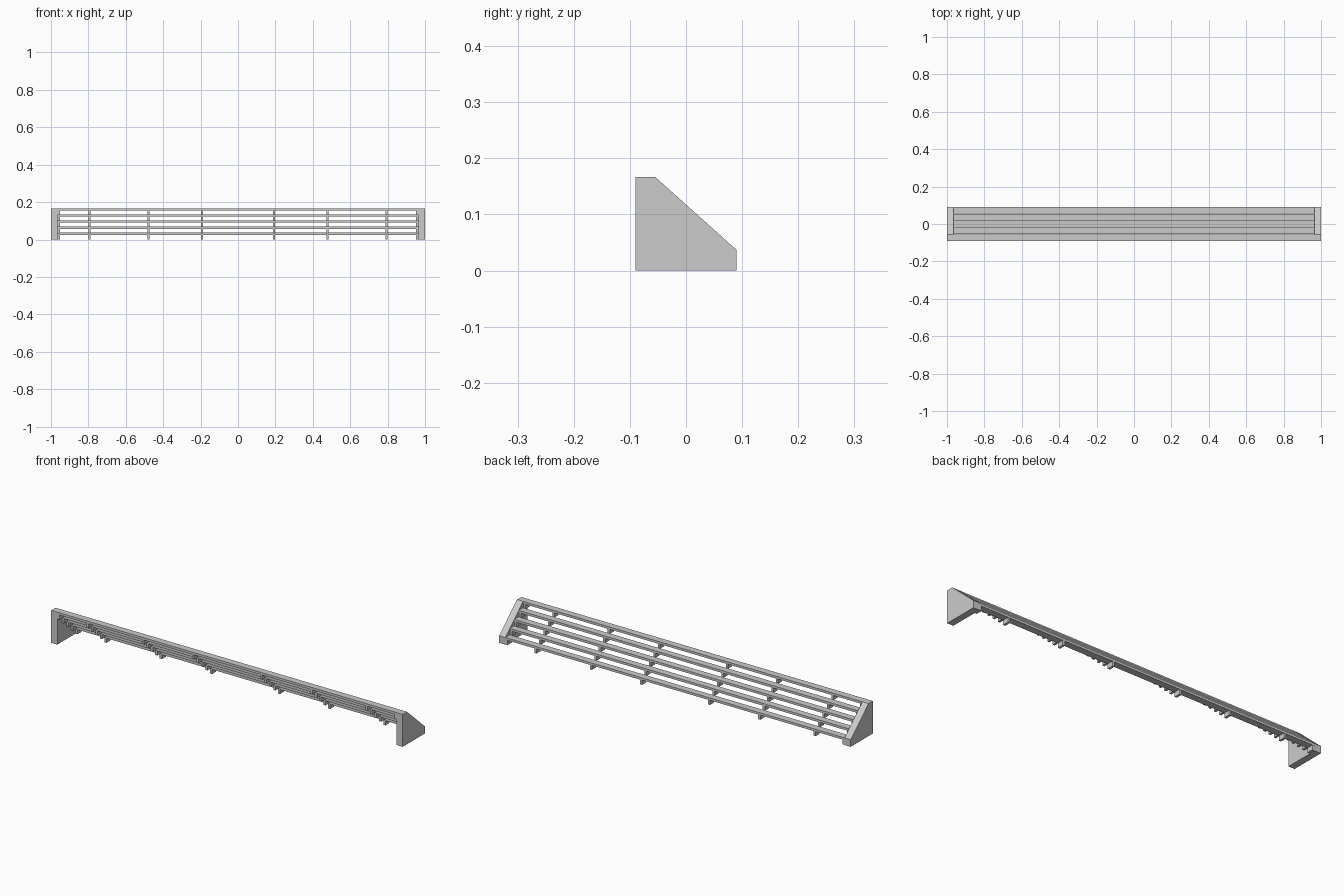
import bpy
import bmesh

if "Cube" in bpy.data.objects:
    bpy.data.objects.remove(bpy.data.objects["Cube"])


def box(name, x, y, z):
    """Axis-aligned box from (min, max) pairs."""
    bm = bmesh.new()
    bmesh.ops.create_cube(bm, size=1)
    for v in bm.verts:
        for i, (lo, hi) in enumerate((x, y, z)):
            v.co[i] = lo if v.co[i] < 0 else hi
    return add(name, bm)


def add(name, bm):
    mesh = bpy.data.meshes.new(name)
    bm.to_mesh(mesh)
    bm.free()
    obj = bpy.data.objects.new(name, mesh)
    bpy.context.collection.objects.link(obj)
    return obj


# Sloped end panels: side profile extruded along x
PROFILE = [(-0.09, 0), (0.09, 0), (0.09, 0.037), (-0.055, 0.167), (-0.09, 0.167)]
INNER = 0.965
for side, x0 in (("left", -1.0), ("right", INNER)):
    bm = bmesh.new()
    face = bm.faces.new([bm.verts.new((x0, y, z)) for y, z in PROFILE])
    ext = bmesh.ops.extrude_face_region(bm, geom=[face])
    moved = [g for g in ext["geom"] if isinstance(g, bmesh.types.BMVert)]
    bmesh.ops.translate(bm, verts=moved, vec=(1 - INNER, 0, 0))
    bmesh.ops.recalc_face_normals(bm, faces=bm.faces)
    add(f"end_panel_{side}", bm)

# Stepped slats, each with a row of small battens beneath
STATIONS = [s * x for x in (0.193, 0.479, 0.794, 0.958) for s in (-1, 1)]
for k in range(5):
    outer = 0.09 - 0.03625 * k
    top = 0.037 + 0.0325 * k
    under = top - 0.012
    box(f"slat_{k}", (-INNER, INNER), (outer - 0.035, outer), (under, top))
    for j, x in enumerate(STATIONS):
        box(f"batten_{k}_{j}", (x - 0.006, x + 0.006),
            (outer - 0.034, outer - 0.001), (under - 0.024, under))
